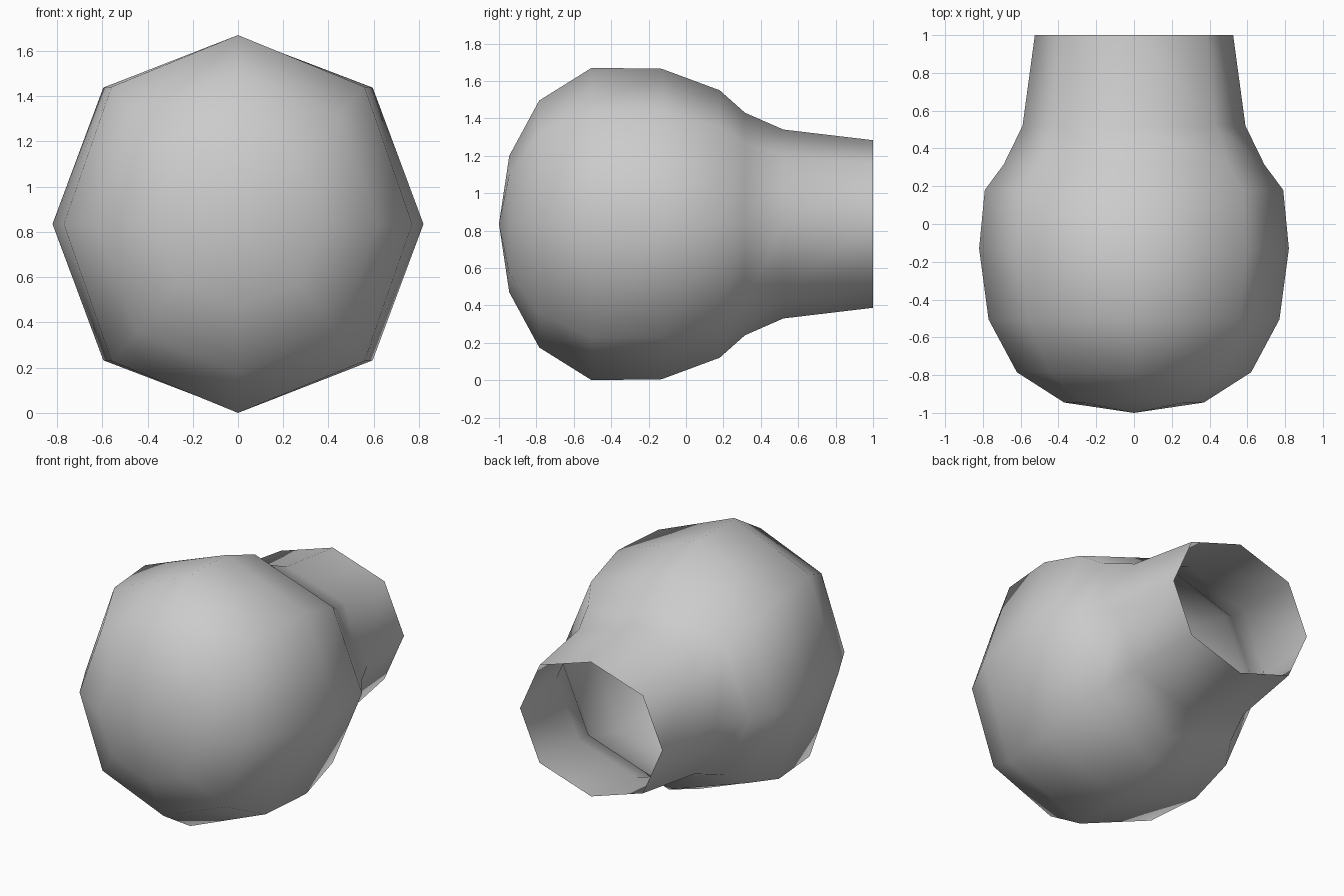
import bpy, bmesh, math

cube = bpy.data.objects.get("Cube")
if cube:
    bpy.data.objects.remove(cube, do_unlink=True)

SIDES = 8
CENTRE_Z = 0.835
DIAGONAL = 1.027   # slight outward push of the diagonal corners

# Rings from front to open back: y, half width, half height
RINGS = [
    (-0.945, 0.37, 0.365),
    (-0.785, 0.62, 0.66),
    (-0.505, 0.77, 0.835),
    (-0.13, 0.82, 0.83),
    (0.18, 0.79, 0.715),
    (0.315, 0.69, 0.595),
    (0.52, 0.59, 0.505),
    (1.0, 0.525, 0.448),
]

grey = bpy.data.materials.new("plain grey")
grey.use_nodes = True
colour = (0.6, 0.6, 0.6, 1)
grey.diffuse_color = colour
grey.node_tree.nodes["Principled BSDF"].inputs["Base Color"].default_value = colour


def ring(bm, y, width, height):
    verts = []
    for i in range(SIDES):
        a = math.tau * i / SIDES
        push = DIAGONAL if i % 2 else 1
        verts.append(bm.verts.new((width * push * math.cos(a), y,
                                   CENTRE_Z + height * push * math.sin(a))))
    return verts


# Hollow bulb with a round nose and an open neck
bm = bmesh.new()
nose = bm.verts.new((0, -1, CENTRE_Z))
loops = [ring(bm, *r) for r in RINGS]
for i in range(SIDES):
    j = (i + 1) % SIDES
    bm.faces.new((nose, loops[0][i], loops[0][j]))
    for near, far in zip(loops, loops[1:]):
        bm.faces.new((near[i], far[i], far[j], near[j]))
for face in bm.faces:
    face.smooth = True
bmesh.ops.recalc_face_normals(bm, faces=bm.faces)
mesh = bpy.data.meshes.new("open_bulb")
bm.to_mesh(mesh)
bm.free()
mesh.materials.append(grey)
bulb = bpy.data.objects.new("open_bulb", mesh)
bpy.context.collection.objects.link(bulb)
